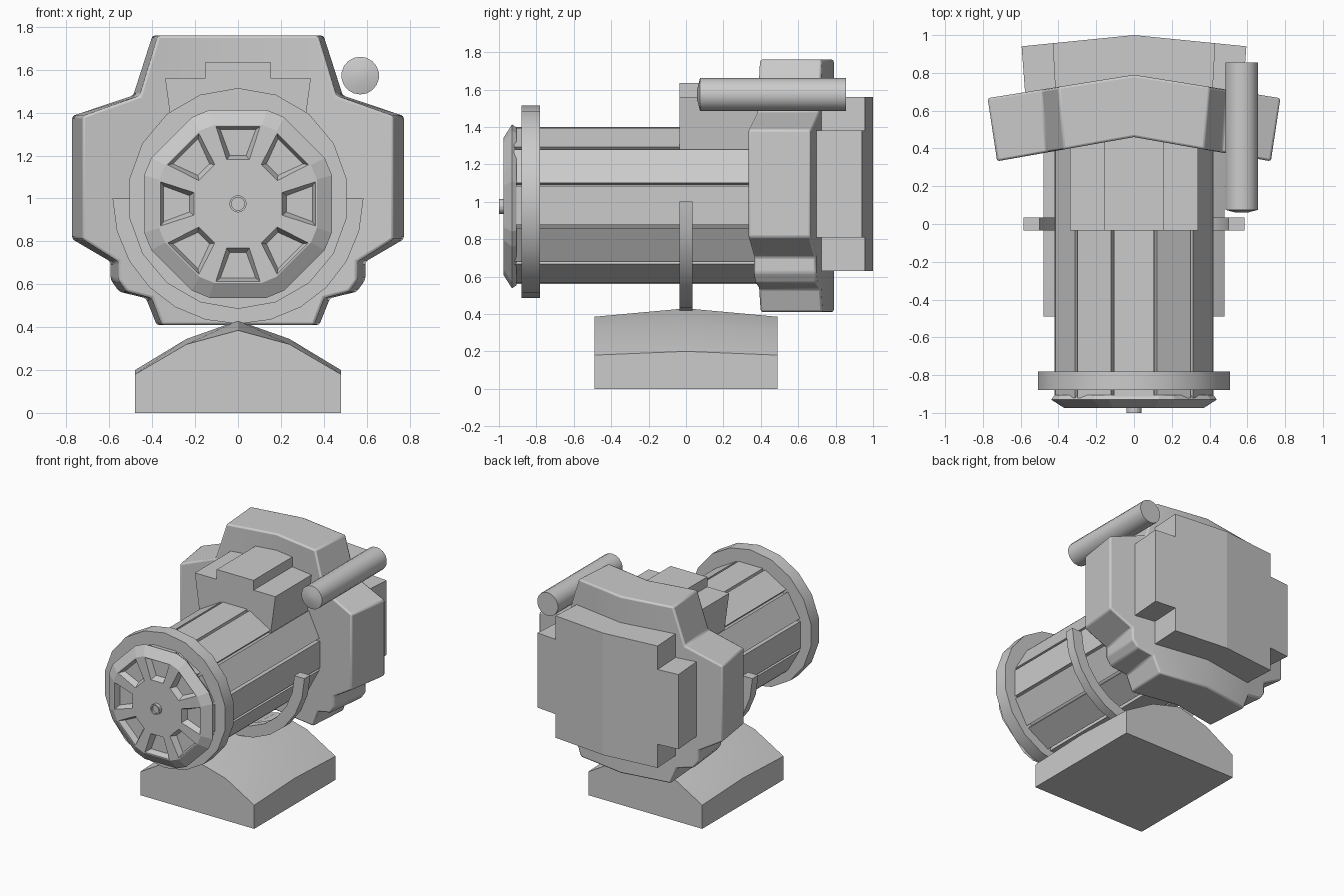
import bpy, bmesh
from math import sin, cos, pi, radians

if "Cube" in bpy.data.objects:
    bpy.data.objects.remove(bpy.data.objects["Cube"])

AXIS_Z = 0.98   # height of the motor axis


def make(name, verts, faces, smooth=None, mirror=False, bevel=0):
    me = bpy.data.meshes.new(name)
    me.from_pydata(verts, [], faces)
    bm = bmesh.new()
    bm.from_mesh(me)
    if mirror:   # reflect the +x half and weld it at x = 0
        geo = bm.verts[:] + bm.edges[:] + bm.faces[:]
        bmesh.ops.mirror(bm, geom=geo, axis='X', merge_dist=0.0005)
    bmesh.ops.recalc_face_normals(bm, faces=bm.faces[:])
    bm.to_mesh(me)
    bm.free()
    ob = bpy.data.objects.new(name, me)
    bpy.context.collection.objects.link(ob)
    if bevel:
        m = ob.modifiers.new("bevel", 'BEVEL')
        m.width, m.segments, m.limit_method = bevel, 2, 'ANGLE'
        m.angle_limit = radians(35)
    if smooth:
        bpy.ops.object.select_all(action='DESELECT')
        ob.select_set(True)
        bpy.context.view_layer.objects.active = ob
        bpy.ops.object.shade_smooth_by_angle(angle=radians(smooth))
    return ob


def loft(name, rings, closed=True, **kw):
    """Skin equal-length rings and cap both ends; open rings suit mirrored halves."""
    n = len(rings[0])
    verts = [v for r in rings for v in r]
    faces = [list(range(n)), list(range((len(rings) - 1) * n, len(rings) * n))]
    for j in range(len(rings) - 1):
        for i in range(n if closed else n - 1):
            k = (i + 1) % n
            faces.append([j * n + i, j * n + k, (j + 1) * n + k, (j + 1) * n + i])
    return make(name, verts, faces, **kw)


def ring(r, y, n, x=0, z=AXIS_Z):
    return [(x + r * sin(2 * pi * i / n), y, z + r * cos(2 * pi * i / n)) for i in range(n)]


def v_slab(name, half, yf, yb, slope_f, slope_b, front_scale=1.0, **kw):
    """Half profile in xz, extruded along y with faces swept back away from x = 0."""
    f = [(x * front_scale, yf - slope_f * x, z) for x, z in half]
    b = [(x, yb - slope_b * x, z) for x, z in half]
    return loft(name, [f, b], closed=False, mirror=True, **kw)


# Pedestal with a crowned, ridged top
def base_section(y, edge, mid, top):
    return [(0, y, 0), (0.48, y, 0), (0.48, y, edge), (0.24, y, mid), (0, y, top)]


loft("pedestal", [base_section(-0.49, 0.18, 0.32, 0.385),
                  base_section(0, 0.20, 0.345, 0.43),
                  base_section(0.49, 0.18, 0.32, 0.385)],
     closed=False, mirror=True, smooth=20)

# Motor barrel: twelve flat panels separated by grooves
prof = []
for k in range(12):
    for r, a in ((0.39, -13.7), (0.433, -13.7), (0.433, 13.7), (0.39, 13.7)):
        t = radians(30 * k + a)
        prof.append((r * sin(t), AXIS_Z + r * cos(t)))
loft("motor_barrel", [[(x, y, z) for x, z in prof] for y in (-0.92, 0.5)])

# Front flange disc
loft("front_flange", [ring(0.515, y, 18, z=1.0) for y in (-0.88, -0.78)], smooth=30)

# Fan cover with eight recessed windows
angles = [radians(45 * k + s) for k in range(8) for s in (-17, 17)]


def cover_ring(r, y):
    return [(r * sin(a), y, 0.975 + r * cos(a)) for a in angles]


cover = loft("fan_cover", [cover_ring(0.44, -0.905), cover_ring(0.458, -0.93),
                           cover_ring(0.385, -0.975), cover_ring(0.205, -0.975)])
bm = bmesh.new()
bm.from_mesh(cover.data)
wins = []
for f in bm.faces:
    if len(f.verts) == 4 and f.normal.y < -0.99:
        c = f.calc_center_median()
        if f.calc_area() > 0.022:   # wide sectors only, narrow ones stay as spokes
            wins.append(f)
bmesh.ops.inset_individual(bm, faces=wins, thickness=0.012)
bmesh.ops.inset_individual(bm, faces=wins, thickness=0.025, depth=-0.045)
bm.to_mesh(cover.data)
bm.free()

# Shaft end with a small dished tip
loft("shaft_end", [ring(0.04, -0.95, 16, z=0.975), ring(0.04, -1.0, 16, z=0.975),
                   ring(0.03, -1.0, 16, z=0.975), ring(0.03, -0.985, 16, z=0.975)])

# Half-ring cradle joining motor to pedestal
arcs = []
for i in range(13):
    a = pi + pi * i / 12
    arcs.append([(r * cos(a), y, 1.0 + r * sin(a))
                 for r, y in ((0.585, -0.035), (0.585, 0.035), (0.5, 0.035), (0.5, -0.035))])
loft("cradle", arcs, smooth=30)

# Terminal box on top of the barrel
v_slab("terminal_box", [(0, 1.635), (0.155, 1.635), (0.155, 1.56), (0.34, 1.56),
                        (0.30, 1.27), (0, 1.27)], -0.035, 0.5, 0, 0)

# Gearbox housing, swept back in a shallow V
v_slab("gear_housing", [(0, 1.76), (0.40, 1.76), (0.49, 1.48), (0.775, 1.385), (0.775, 0.81),
                        (0.595, 0.705), (0.595, 0.62), (0.555, 0.565), (0.43, 0.535),
                        (0.38, 0.41), (0, 0.41)],
       0.46, 0.79, 0.165, 0.16, front_scale=0.935, bevel=0.012, smooth=35)

# Cross-shaped rear cover
v_slab("rear_cover", [(0, 1.56), (0.43, 1.56), (0.43, 1.38), (0.595, 1.38), (0.595, 0.81),
                      (0.43, 0.81), (0.43, 0.63), (0, 0.63)],
       0.72, 1.0, 0.1, 0.1, front_scale=0.965)

# Side canister with a shallow pointed end
loft("side_canister", [ring(0.03, 0.06, 18, 0.57, 1.573), ring(0.088, 0.075, 18, 0.57, 1.573),
                       ring(0.088, 0.855, 18, 0.57, 1.573)], smooth=30)
